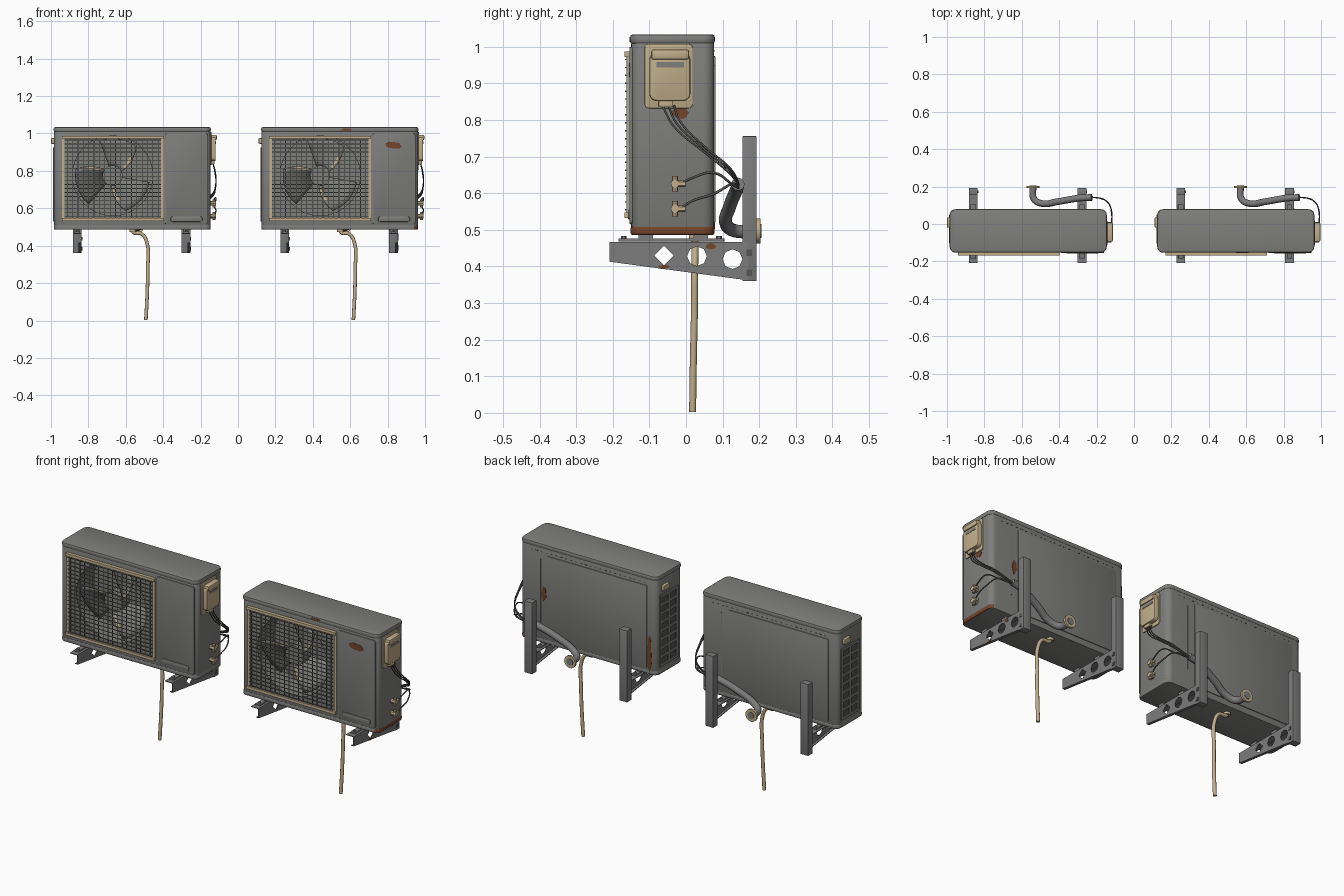
import bpy, bmesh, math, random
from mathutils import Vector

if "Cube" in bpy.data.objects:
    bpy.data.objects.remove(bpy.data.objects["Cube"])
random.seed(4)
parts = []


def material(name, r, g, b):
    m = bpy.data.materials.new(name)
    m.use_nodes = True
    m.diffuse_color = (r, g, b, 1)
    bsdf = next(n for n in m.node_tree.nodes if n.type == 'BSDF_PRINCIPLED')
    bsdf.inputs["Base Color"].default_value = (r, g, b, 1)
    return m


GREY = material("casing grey", .21, .21, .205)
STEEL = material("bracket steel", .2, .2, .2)
DARK = material("dark rubber", .09, .09, .086)
CREAM = material("aged cream", .54, .43, .26)
RUST = material("rust", .175, .058, .024)


def finish(name, bm, *mats):
    bmesh.ops.recalc_face_normals(bm, faces=bm.faces[:])
    me = bpy.data.meshes.new(name)
    bm.to_mesh(me)
    bm.free()
    for m in mats:
        me.materials.append(m)
    ob = bpy.data.objects.new(name, me)
    bpy.context.collection.objects.link(ob)
    parts.append(ob)
    return ob


def add_box(bm, x, y, z):
    """Add a box spanning three (low, high) ranges."""
    vs = bmesh.ops.create_cube(bm, size=1)["verts"]
    for v in vs:
        for i, (a, b) in enumerate((x, y, z)):
            v.co[i] = (a + b) / 2 + v.co[i] * (b - a)


def box(name, x, y, z, mat, bevel=0, corner=0, axis=2):
    """Box with rounded corners along one axis and a small bevel all round."""
    bm = bmesh.new()
    add_box(bm, x, y, z)
    run = Vector([i == axis for i in range(3)])

    def along(e):
        return abs((e.verts[0].co - e.verts[1].co).normalized().dot(run)) > .9
    if corner:
        bmesh.ops.bevel(bm, geom=[e for e in bm.edges if along(e)], offset=corner,
                        segments=5, profile=.5, affect='EDGES')
    if bevel:
        rim = [e for e in bm.edges if e.calc_face_angle(0) > 1.2]
        bmesh.ops.bevel(bm, geom=rim, offset=bevel, segments=2, profile=.5, affect='EDGES')
    return finish(name, bm, mat)


def cylinder(name, pos, r, depth, mat, axis='Y', sides=24):
    rot = {'X': (0, math.pi / 2, 0), 'Y': (math.pi / 2, 0, 0), 'Z': (0, 0, 0)}[axis]
    bpy.ops.mesh.primitive_cylinder_add(vertices=sides, radius=r, depth=depth,
                                        location=pos, rotation=rot)
    ob = bpy.context.object
    ob.name = name
    ob.data.materials.append(mat)
    parts.append(ob)
    return ob


def to_mesh(ob):
    bpy.ops.object.select_all(action='DESELECT')
    ob.select_set(True)
    bpy.context.view_layer.objects.active = ob
    bpy.ops.object.convert(target='MESH')
    parts.append(bpy.context.object)


def tube(name, pts, r, mat):
    cu = bpy.data.curves.new(name, 'CURVE')
    cu.dimensions = '3D'
    cu.bevel_depth, cu.bevel_resolution, cu.resolution_u = r, 4, 6
    cu.use_fill_caps = True
    sp = cu.splines.new('BEZIER')
    sp.bezier_points.add(len(pts) - 1)
    for p, co in zip(sp.bezier_points, pts):
        p.co = co
        p.handle_left_type = p.handle_right_type = 'AUTO'
    cu.materials.append(mat)
    ob = bpy.data.objects.new(name, cu)
    bpy.context.collection.objects.link(ob)
    to_mesh(ob)


def side_plate(name, x, loops, half, mat):
    """Flat plate in the y-z plane; loops after the first are holes."""
    cu = bpy.data.curves.new(name, 'CURVE')
    cu.dimensions, cu.fill_mode, cu.extrude = '2D', 'BOTH', half
    for loop in loops:
        sp = cu.splines.new('POLY')
        sp.points.add(len(loop) - 1)
        for p, (u, v) in zip(sp.points, loop):
            p.co = (u, v, 0, 1)
        sp.use_cyclic_u = True
    cu.materials.append(mat)
    ob = bpy.data.objects.new(name, cu)
    ob.location.x = x
    ob.rotation_euler = (math.pi / 2, 0, math.pi / 2)
    bpy.context.collection.objects.link(ob)
    to_mesh(ob)


# Casing with round fan opening
W = .418
FX, FZ = -.105, .775
casing = box("casing", (-W, W), (-.15, .077), (.505, 1.012), GREY, .004, .03)
cutter = cylinder("fan_cutter", (FX, -.11, FZ), .214, .2, GREY, sides=48)
parts.remove(cutter)
cutter.hide_render = True
mod = casing.modifiers.new("opening", 'BOOLEAN')
mod.operation, mod.solver, mod.object = 'DIFFERENCE', 'EXACT', cutter
bpy.context.view_layer.objects.active = casing
bpy.ops.object.modifier_apply(modifier="opening")
bpy.data.objects.remove(cutter)
box("lid", (-W - .002, W + .002), (-.153, .079), (1.008, 1.034), GREY, .008, .031)
tray = box("base_tray", (-W - .001, W + .001), (-.152, .078), (.486, .51), GREY, .006, .03)
tray.data.materials.append(RUST)

# Front and back panels
box("front_panel", (.174, .405), (-.155, -.145), (.515, 1.0), GREY, .004, .012, 1)
box("front_lower_pad", (.205, .375), (-.159, -.15), (.528, .556), GREY, .004, .01, 1)
box("back_panel", (-.36, .25), (.07, .081), (.52, .975), GREY, .003)
box("back_seam", (.29, .294), (.074, .08), (.6, .95), GREY)
bm = bmesh.new()
for i in range(24):
    x = -.35 + i * .03
    add_box(bm, (x, x + .012), (.074, .078), (.987, .991))
finish("back_slots", bm, DARK)

# Fan with three swept blades
cylinder("fan_hub", (FX, -.10, FZ), .054, .07, GREY, sides=32)
bm = bmesh.new()
for k in range(3):
    grid = []
    for i in range(10):
        t = i / 9
        row = []
        for j in range(6):
            s = j / 5
            r = .045 + .155 * s
            a = math.radians(k * 120 + 22 + 88 * t + 28 * s * (1 - t))
            row.append(bm.verts.new((FX + r * math.cos(a), -.13 + .075 * t - .01 * s,
                                     FZ + r * math.sin(a))))
        grid.append(row)
    for i in range(9):
        for j in range(5):
            f = bm.faces.new((grid[i][j], grid[i + 1][j], grid[i + 1][j + 1], grid[i][j + 1]))
            f.material_index = int(i == 0 and 0 < j < 3)
blades = finish("fan_blades", bm, GREY, CREAM)
blades.modifiers.new("thickness", 'SOLIDIFY').thickness = .004

# Grille frame, with wires held inside it
x0, x1, z0, z1 = -.376, .168, .533, .987
BAR = .015
bm = bmesh.new()
for z in (z0, z1 - BAR):
    add_box(bm, (x0, x1), (-.168, -.148), (z, z + BAR))
for x in (x0, x1 - BAR):
    add_box(bm, (x, x + BAR), (-.157, -.148), (z0, z1))
finish("grille_frame", bm, CREAM)
bm = bmesh.new()
for i in range(20):
    z = z0 + (z1 - z0) * (i + 1) / 21
    add_box(bm, (x0 + BAR, x1 - BAR), (-.167, -.163), (z - .0018, z + .0018))
for i in range(18):
    x = x0 + (x1 - x0) * (i + 1) / 19
    add_box(bm, (x - .0016, x + .0016), (-.163, -.16), (z0 + BAR, z1 - BAR))
finish("grille_wires", bm, GREY)

# Side vent lattice and handle
box("vent_backing", (-W - .002, -W + .01), (-.1, .045), (.535, .915), DARK)
bm = bmesh.new()
for i in range(9):
    z = .53 + i * .0475
    add_box(bm, (-W - .006, -W + .005), (-.105, .052), (z, z + .015))
for y in (-.105, -.034, .037):
    add_box(bm, (-W - .006, -W + .005), (y, y + .015), (.53, .925))
finish("vent_lattice", bm, GREY)
box("side_handle", (-.434, -.41), (-.02, .035), (.945, .975), CREAM, .005)

# Service cover
box("cover_plate", (.41, .423), (-.113, .018), (.832, 1.008), CREAM, .002, .012, 0)
box("cover_box", (.415, .446), (-.1, .012), (.852, .985), CREAM, .006, .02, 0)
box("cover_top", (.415, .452), (-.095, .008), (.965, .993), CREAM, .006)
box("cover_label", (.44, .4475), (-.08, -.005), (.944, .958), GREY)
box("cable_gland", (.418, .44), (-.075, -.035), (.835, .856), CREAM, .003)

# Cables, refrigerant pipes and valves
for i in range(3):
    d = i * .008
    tube("cable", [(.432, -.065 + d * 2, .84), (.443, -.035 + d, .785 + d), (.446, .05, .712 + d),
                   (.425, .115, .658 + d), (.37, .14, .628 + d / 2), (.28, .14, .612)],
         .0028, DARK)
for z, rise in ((.626, .03), (.558, .04)):
    cylinder("valve_body", (.43, -.03, z), .012, .036, CREAM, 'X', 8)
    cylinder("valve_cap", (.438, -.03, z), .008, .042, CREAM, 'Z', 8)
    cylinder("valve_nut", (.44, -.012, z), .009, .02, CREAM, 'Y', 6)
    tube("refrigerant_pipe", [(.44, -.015, z), (.446, .015, z + rise * .5),
                              (.444, .075, z + rise), (.415, .125, .625),
                              (.35, .142, .615), (.28, .14, .612)], .0035, DARK)
tube("insulated_pipe", [(.34, .142, .625), (.27, .138, .61), (.16, .12, .565), (.07, .11, .515),
                        (.03, .135, .497), (.025, .195, .497)], .018, STEEL)
cylinder("wall_flange", (.025, .198, .497), .034, .012, CREAM)
cylinder("flange_centre", (.025, .2, .497), .019, .012, STEEL)

# Drain hose
tube("drain_hose", [(.003, .025, .488), (.006, .025, .472), (.052, .025, .462), (.08, .024, .41),
                    (.083, .023, .28), (.08, .02, .14), (.073, .018, .003)], .0095, CREAM)
cylinder("drain_spout", (.003, .025, .48), .017, .014, CREAM, 'Z', 16)

# Wall brackets and feet
for cx in (-.294, .288):
    L, R = cx - .024, cx + .024
    outline = [(-.209, .467), (.17, .467), (.17, .362), (-.209, .413)]
    holes = [[(hy + .027 * math.cos(k * math.pi / 4), hz + .027 * math.sin(k * math.pi / 4))
              for k in range(0, 8, step)]
             for hy, hz, step in ((-.06, .43, 2), (.03, .428, 1), (.127, .42, 1))]
    side_plate("bracket_web", R - .002, [outline] + holes, .002, STEEL)
    box("bracket_top_flange", (L, R), (-.209, .17), (.463, .467), STEEL)
    lip = box("bracket_lower_lip", (R - .016, R), (-.209, .17), (.362, .366), STEEL)
    for v in lip.data.vertices:
        if v.co.y < 0:
            v.co.z += .051
    box("bracket_post", (L, R), (.154, .193), (.36, .756), STEEL, .002)
    for z in (.383, .437):
        box("post_bolt", (R - .002, R + .003), (.165, .18), (z - .009, z + .009), DARK)
    box("foot_rail", (cx - .014, cx + .014), (-.185, .105), (.468, .477), STEEL, .002)
    for y in (-.11, .04):
        box("foot_pad", (cx - .016, cx + .016), (y - .02, y + .02), (.474, .49), STEEL)
    for y in (-.17, .09):
        cylinder("foot_bolt", (cx, y, .476), .008, .014, STEEL, 'Z', 6)

# Duplicate the whole unit
A, B = -.5655, .544
for ob in parts[:]:
    twin = ob.copy()
    bpy.context.collection.objects.link(twin)
    base = ob.name.split(".")[0]
    ob.name, twin.name = "right_" + base, "left_" + base
    ob.location.x += A
    twin.location.x += B
    parts.append(twin)
    if ob is tray:
        twin.data = tray.data.copy()
        for p in twin.data.polygons:
            p.material_index = int(p.center.x > .4 and p.normal.x > .3)


# Rust patches on the second unit
def rust(name, pos, size, axis):
    bm = bmesh.new()
    n = 18
    ring = []
    for k in range(n):
        a, q = 2 * math.pi * k / n, random.uniform(.8, 1.12)
        co = [size[0] * q * math.cos(a), size[1] * q * math.sin(a)]
        co.insert(axis, 0)
        ring.append(bm.verts.new(Vector(pos) + Vector(co)))
    face = bm.faces.new(ring)
    ext = bmesh.ops.extrude_face_region(bm, geom=[face])["geom"]
    for v in ext:
        if isinstance(v, bmesh.types.BMVert):
            v.co[axis] += .003
    finish(name, bm, RUST).location.x = B


rust("front_rust", (.288, -.157, .937), (.045, .02), 1)
rust("side_rust", (.417, -.016, .82), (.024, .016), 0)
rust("top_rust", (.035, -.155, 1.02), (.03, .007), 1)
rust("back_rust", (.272, .076, .76), (.014, .04), 1)
rust("corner_rust", (-.374, .076, .6), (.013, .09), 1)
rust("arm_rust", (.311, -.06, .399), (.016, .006), 0)
rust("flange_rust", (.311, .068, .455), (.014, .009), 0)

# Smooth curved surfaces, keep edges sharp
bpy.ops.object.select_all(action='DESELECT')
for ob in parts:
    ob.select_set(True)
bpy.context.view_layer.objects.active = parts[0]
bpy.ops.object.shade_smooth_by_angle(angle=math.radians(35))
